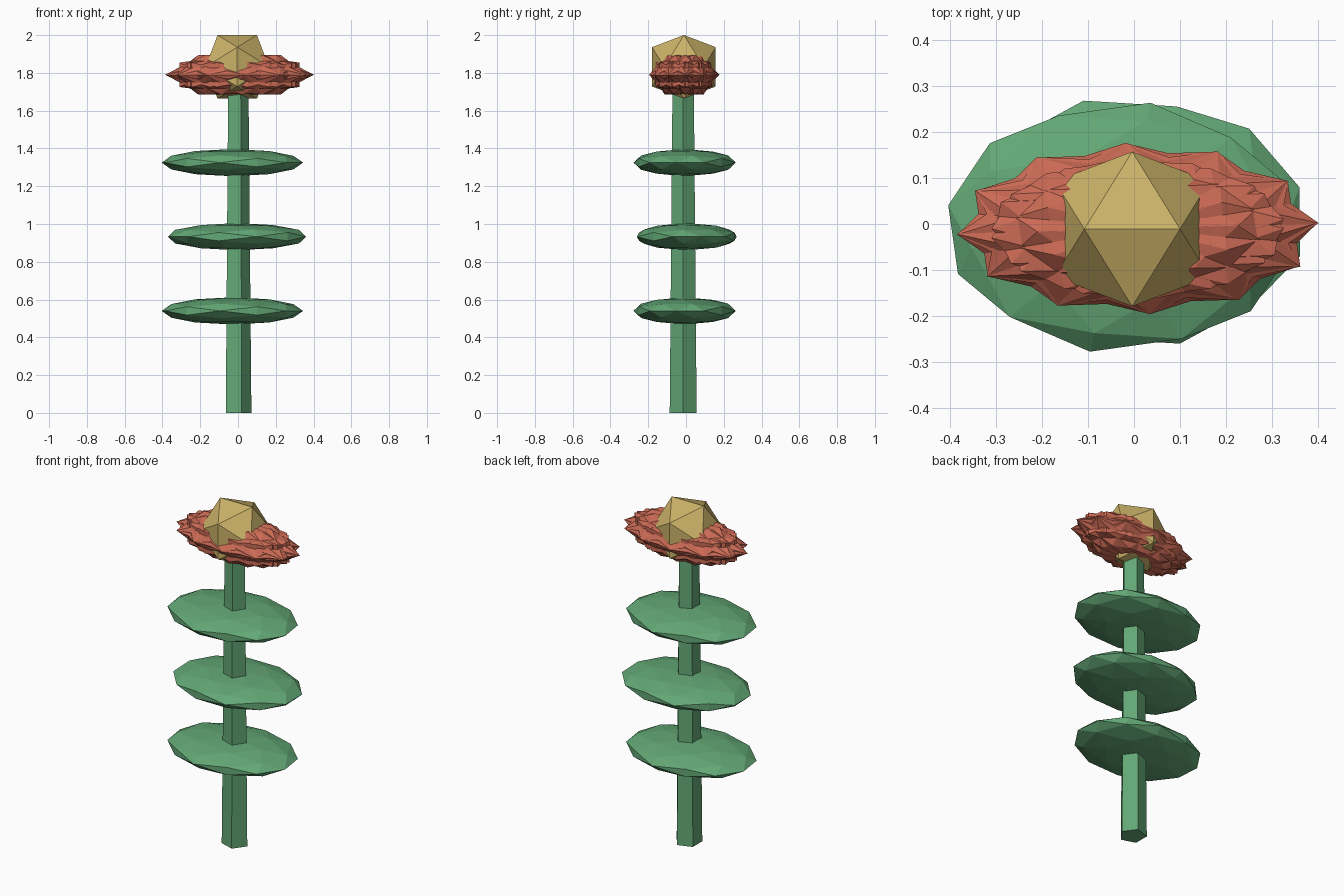
import bpy, bmesh, math
from mathutils import Vector, Matrix

if "Cube" in bpy.data.objects:
    bpy.data.objects.remove(bpy.data.objects["Cube"])

PHI = (1 + 5 ** 0.5) / 2


def material(name, rgb):
    m = bpy.data.materials.new(name)
    m.diffuse_color = (*rgb, 1)
    m.use_nodes = True
    m.node_tree.nodes["Principled BSDF"].inputs["Base Color"].default_value = m.diffuse_color
    return m


green_mat = material("plant_green", (0.125, 0.39, 0.18))
petal_mat = material("petal_red", (0.60, 0.145, 0.09))
seed_mat = material("seed_gold", (0.60, 0.45, 0.14))


def ball_points(fine):
    """Unit icosahedron with an edge on top; fine adds the edge midpoints."""
    pts = []
    for a in (-1, 1):
        for b in (-PHI, PHI):
            pts += [Vector((a, 0, b)), Vector((0, b, a)), Vector((b, a, 0))]
    if fine:
        pts += [p + q for i, p in enumerate(pts) for q in pts[:i]
                if (p - q).length < 2.01]
    return [p.normalized() for p in pts]


def to_object(name, bm, mat):
    bmesh.ops.recalc_face_normals(bm, faces=bm.faces)
    me = bpy.data.meshes.new(name)
    bm.to_mesh(me)
    bm.free()
    me.materials.append(mat)
    ob = bpy.data.objects.new(name, me)
    bpy.context.collection.objects.link(ob)
    return ob


def faceted_ball(name, centre, scale, turn, mat, fine=False):
    """Ball turned about z first, then stretched along the world axes."""
    bm = bmesh.new()
    rot = Matrix.Rotation(math.radians(turn), 3, 'Z')
    for p in ball_points(fine):
        p = rot @ p
        bm.verts.new([c * s for c, s in zip(p, scale)])
    bmesh.ops.convex_hull(bm, input=bm.verts)
    to_object(name, bm, mat).location = centre


# Five-sided tapering stem
bm = bmesh.new()
bmesh.ops.create_cone(bm, cap_ends=True, segments=5, radius1=0.075,
                      radius2=0.059, depth=1.78)
first = max((v.co for v in bm.verts if v.co.z < 0), key=lambda c: c.x)
bmesh.ops.rotate(bm, verts=bm.verts, cent=(0, 0, 0),
                 matrix=Matrix.Rotation(-math.atan2(first.y, first.x), 3, 'Z'))
to_object("stem", bm, green_mat).location = (-0.004, -0.015, 0.89)

# Three flattened leaves
for i, (x, y, z, turn) in enumerate([(-0.03, -0.007, 0.54, -10),
                                     (-0.005, 0.004, 0.933, 16),
                                     (-0.03, -0.007, 1.325, -10)]):
    faceted_ball(f"leaf_{i + 1}", (x, y, z), (0.38, 0.275, 0.072), turn,
                 green_mat, fine=True)

# Spiky ring of overlapping petals
for i in range(12):
    a = math.radians(30 * i)
    faceted_ball(f"petal_{i + 1}",
                 (0.008 + 0.022 * math.cos(a), -0.01 + 0.01 * math.sin(a), 1.79),
                 (0.375, 0.178, 0.123), 30 * i + 4, petal_mat)

# Seed head in the middle
faceted_ball("seed_head", (-0.004, -0.011, 1.832), (0.198,) * 3, 0, seed_mat)
